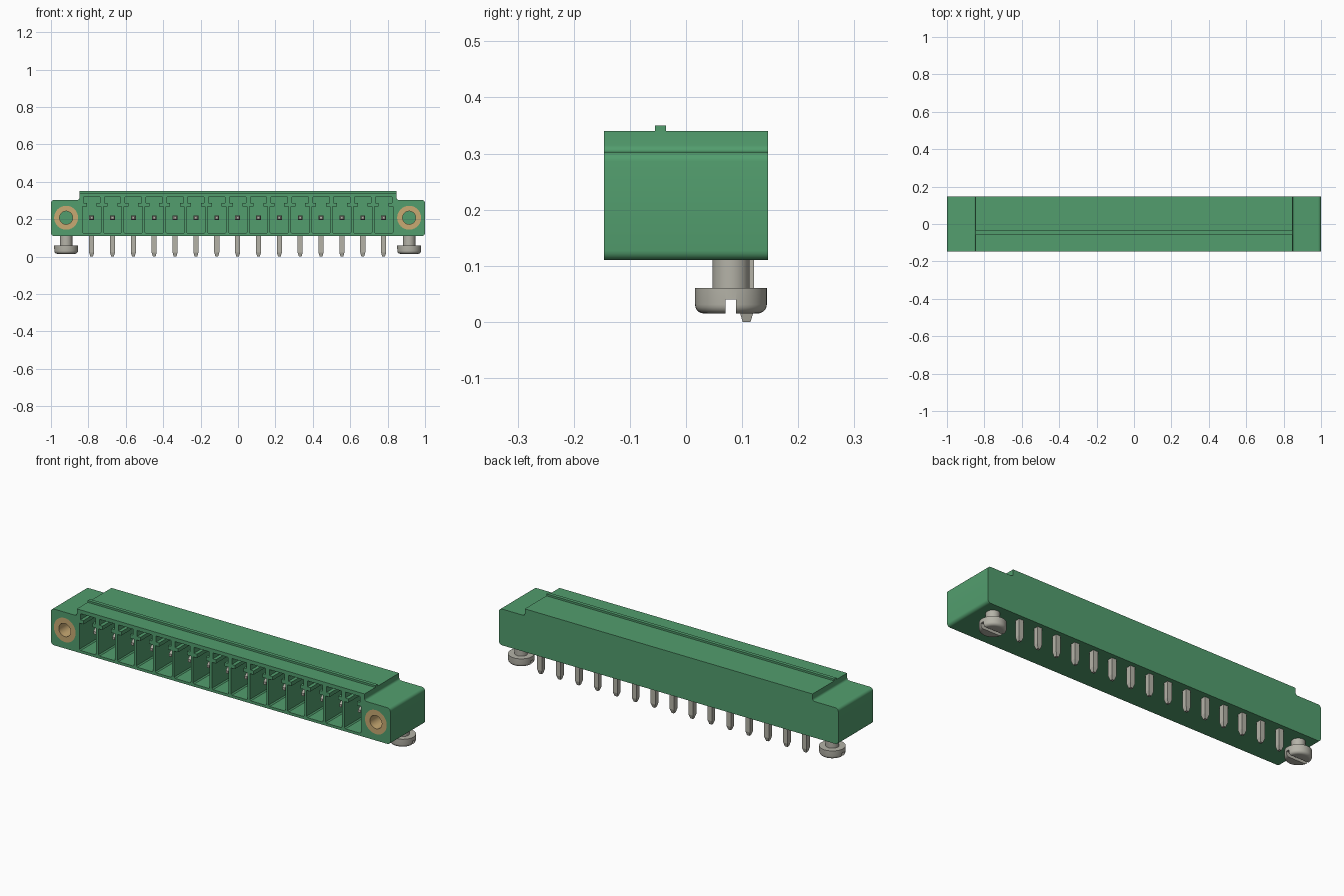
import bpy, bmesh, math
from mathutils import Vector, Matrix

old = bpy.data.objects.get("Cube")
if old:
    bpy.data.objects.remove(old, do_unlink=True)

CX = -0.002            # centre of the contact row
PITCH, COUNT = 0.1115, 15
AXIS_Z = 0.208         # height of contacts and threaded inserts
FRONT, BACK = -0.146, 0.146


def material(name, rgb, metallic=0.0):
    m = bpy.data.materials.new(name)
    m.use_nodes = True
    m.diffuse_color = (*rgb, 1)
    m.node_tree.nodes["Principled BSDF"].inputs["Base Color"].default_value = (*rgb, 1)
    return m


GREEN = material("green plastic", (0.085, 0.34, 0.155))
METAL = material("tinned metal", (0.46, 0.45, 0.39))
BRASS = material("brass", (0.58, 0.40, 0.17))


def finish(bm, name, mat, smooth=True):
    bmesh.ops.recalc_face_normals(bm, faces=bm.faces[:])
    me = bpy.data.meshes.new(name)
    bm.to_mesh(me)
    bm.free()
    me.materials.append(mat)
    ob = bpy.data.objects.new(name, me)
    bpy.context.collection.objects.link(ob)
    if smooth:
        activate(ob)
        bpy.ops.object.shade_smooth_by_angle(angle=math.radians(35))
    return ob


def activate(ob):
    bpy.ops.object.select_all(action='DESELECT')
    ob.select_set(True)
    bpy.context.view_layer.objects.active = ob


def prism(bm, outline, y0, y1):
    """Extrude an x-z outline along y."""
    face = bm.faces.new([bm.verts.new((x, y0, z)) for x, z in outline])
    out = bmesh.ops.extrude_face_region(bm, geom=[face])
    verts = [g for g in out["geom"] if isinstance(g, bmesh.types.BMVert)]
    bmesh.ops.translate(bm, verts=verts, vec=(0, y1 - y0, 0))


def box(bm, lo, hi):
    prism(bm, [(lo[0], lo[2]), (hi[0], lo[2]), (hi[0], hi[2]), (lo[0], hi[2])], lo[1], hi[1])


def lathe(bm, profile, matrix, closed=False, n=40):
    """Revolve (radius, height) points around z, then place with the matrix."""
    rings = []
    for r, h in profile:
        rings.append([bm.verts.new(matrix @ Vector((r * math.cos(a), r * math.sin(a), h)))
                      for a in (2 * math.pi * i / n for i in range(n))])
    pairs = list(zip(rings, rings[1:]))
    if closed:
        pairs.append((rings[-1], rings[0]))
    for a, b in pairs:
        for i in range(n):
            j = (i + 1) % n
            bm.faces.new((a[i], a[j], b[j], b[i]))
    if not closed:
        bm.faces.new(rings[0])
        bm.faces.new(rings[-1])


def cut(target, cutter):
    """Subtract the cutter and discard it."""
    mod = target.modifiers.new("cut", 'BOOLEAN')
    mod.operation, mod.solver, mod.object = 'DIFFERENCE', 'EXACT', cutter
    activate(target)
    bpy.ops.object.modifier_apply(modifier=mod.name)
    bpy.data.objects.remove(cutter, do_unlink=True)
    activate(target)
    bpy.ops.object.shade_smooth_by_angle(angle=math.radians(35))


def arc(cx, cz, r, a0, a1, n=5):
    return [(cx + r * math.cos(math.radians(a0 + (a1 - a0) * i / n)),
             cz + r * math.sin(math.radians(a0 + (a1 - a0) * i / n))) for i in range(n + 1)]


pin_xs = [CX + (i - (COUNT - 1) / 2) * PITCH for i in range(COUNT)]
end_xs = (CX - 0.917, CX + 0.917)

# Housing: stepped block with rounded end corners and filleted steps
R, F = 0.017, 0.012
half = (arc(1 - R, 0.11 + R, R, -90, 0) + arc(1 - R, 0.303 - R, R, 0, 90)
        + arc(0.848 + F, 0.303 + F, F, 270, 180) + [(0.848, 0.34)])
outline = half + [(-x, z) for x, z in reversed(half)]
bm = bmesh.new()
prism(bm, outline, FRONT, BACK)
housing = finish(bm, "housing", GREEN)

# Contact pockets: wide chamber with a T-shaped key slot above
pocket_half = [(0.043, 0.124), (0.049, 0.13), (0.049, 0.268), (0.026, 0.268),
               (0.026, 0.288), (0.044, 0.288), (0.044, 0.32)]
pocket = pocket_half + [(-x, z) for x, z in reversed(pocket_half)]
bm = bmesh.new()
for x in pin_xs:
    prism(bm, [(x + px, pz) for px, pz in pocket], FRONT - 0.05, 0.065)
cut(housing, finish(bm, "pocket_cutter", GREEN, False))

# Round seats for the threaded inserts
bm = bmesh.new()
to_front = Matrix.Rotation(math.radians(90), 4, 'X')    # local z -> -y
for x in end_xs:
    m = Matrix.Translation((x, 0, AXIS_Z)) @ to_front
    lathe(bm, [(0.064, 0.0), (0.064, 0.2)], m)
cut(housing, finish(bm, "insert_cutter", GREEN, False))

# Ridge along the top
bm = bmesh.new()
box(bm, (-0.848, -0.055, 0.335), (0.848, -0.036, 0.35))
finish(bm, "top_ridge", GREEN, False)

# Per-end hardware: brass insert and slotted screw
for side, x in zip(("right", "left"), end_xs):
    bm = bmesh.new()
    m = Matrix.Translation((x, 0, AXIS_Z)) @ to_front
    lathe(bm, [(0.035, 0.0), (0.035, 0.146), (0.064, 0.146), (0.064, 0.0)], m, closed=True)
    finish(bm, side + "_threaded_insert", BRASS)

    bm = bmesh.new()
    head = [(r, z) for r, z in arc(0.048, 0.031, 0.016, -90, 0)]
    lathe(bm, head + [(0.064, 0.06), (0.033, 0.06), (0.033, 0.115)],
          Matrix.Translation((x, 0.08, 0)))
    screw = finish(bm, side + "_screw", METAL)
    bm = bmesh.new()
    box(bm, (x - 0.1, 0.07, 0.0), (x + 0.1, 0.089, 0.04))
    cut(screw, finish(bm, "slot_cutter", METAL, False))


def square_pin(bm, sections):
    """Loft squares given as (centre, half width, u axis, v axis)."""
    rings = []
    for c, h, u, v in sections:
        c, u, v = Vector(c), Vector(u), Vector(v)
        rings.append([bm.verts.new(c + u * h * a + v * h * b)
                      for a, b in ((-1, -1), (1, -1), (1, 1), (-1, 1))])
    for a, b in zip(rings, rings[1:]):
        for i in range(4):
            j = (i + 1) % 4
            bm.faces.new((a[i], a[j], b[j], b[i]))
    bm.faces.new(rings[0])
    bm.faces.new(rings[-1])


# Contacts: blade in the pocket and solder leg below
X, Y, Z = (1, 0, 0), (0, 1, 0), (0, 0, 1)
for i, x in enumerate(pin_xs):
    bm = bmesh.new()
    square_pin(bm, [((x, -0.09, AXIS_Z), 0.007, X, Z), ((x, -0.07, AXIS_Z), 0.013, X, Z),
                    ((x, 0.1, AXIS_Z), 0.013, X, Z)])
    square_pin(bm, [((x, 0.108, 0.0), 0.007, X, Y), ((x, 0.108, 0.022), 0.0135, X, Y),
                    ((x, 0.108, 0.2), 0.0135, X, Y)])
    finish(bm, f"contact_pin_{i + 1}", METAL, False)
